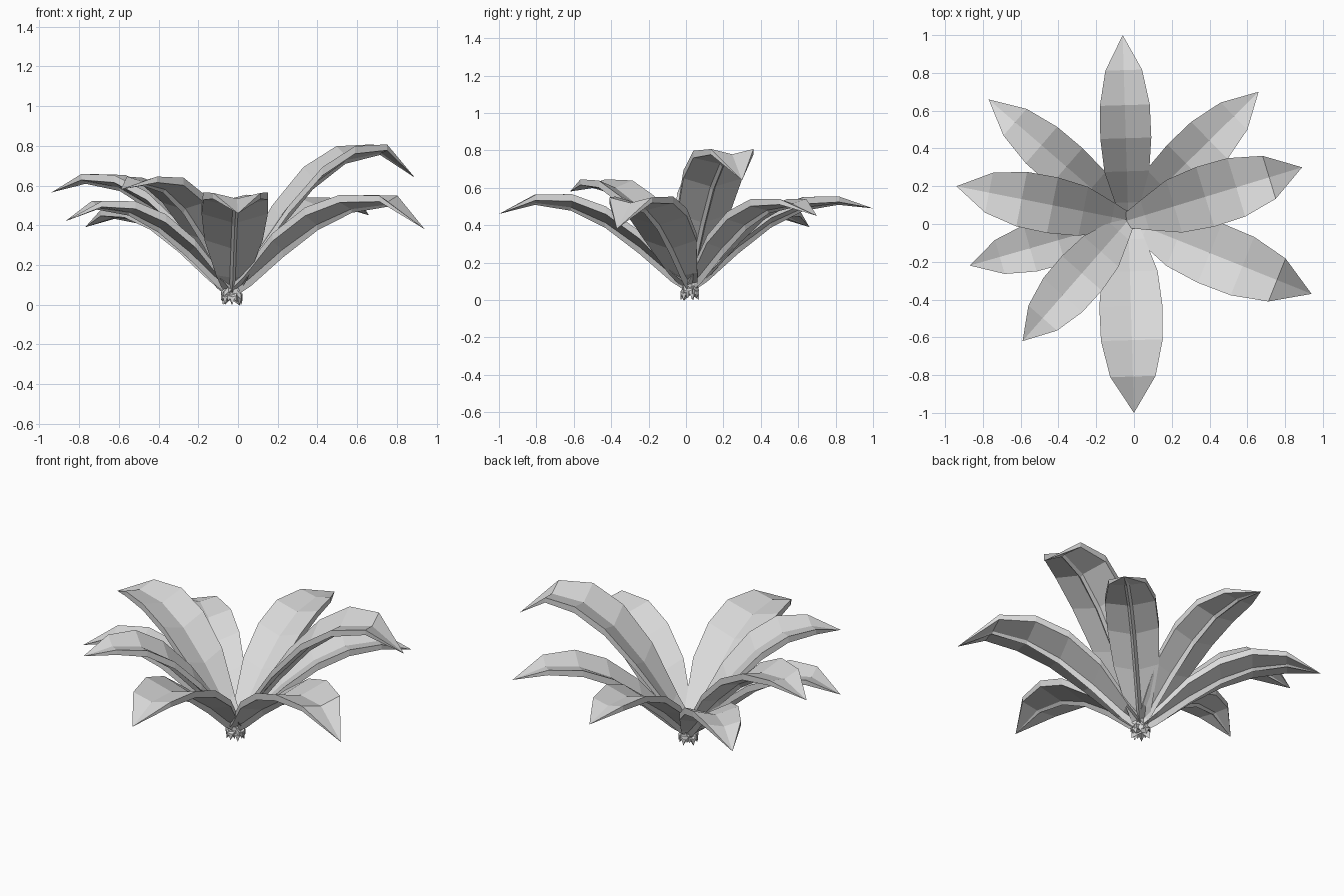
import bpy
import bmesh
from mathutils import Vector

cube = bpy.data.objects.get("Cube")
if cube:
    bpy.data.objects.remove(cube, do_unlink=True)

leaf_grey = bpy.data.materials.new("leaf_grey")
leaf_grey.use_nodes = True
colour = (0.7, 0.7, 0.7, 1)
leaf_grey.diffuse_color = colour
leaf_grey.node_tree.nodes["Principled BSDF"].inputs["Base Color"].default_value = colour

CENTRE = Vector((-0.03, 0.02, 0))

# Shared leaf profile:
# distance along, height share, width share, fold depth, rim height, keel depth
PROFILE = [
    (0.0, 0.07, 0.14, 0.5, 0.025, 0.035),
    (0.14, 0.26, 0.50, 0.6, 0.035, 0.035),
    (0.30, 0.54, 0.88, 0.6, 0.04, 0.03),
    (0.47, 0.79, 1.0, 0.56, 0.042, 0.02),
    (0.64, 0.95, 0.98, 0.47, 0.038, 0.012),
    (0.82, 1.0, 0.72, 0.4, 0.03, 0.006),
]


def make_leaf(name, tip, crest, half_width):
    """Thick arching blade: shallow V top, upright rims, keel below."""
    tip = Vector(tip)
    flat = Vector((tip.x, tip.y, 0)) - CENTRE
    heading = flat.normalized()
    side = Vector((-heading.y, heading.x, 0))
    start = CENTRE - heading * 0.05
    run = Vector((tip.x, tip.y, 0)) - start

    bm = bmesh.new()
    rings = []
    for along, height, width, fold, rim, keel in PROFILE:
        mid = start + run * along
        mid.z = crest * height
        w = half_width * width
        h = w * fold
        lift = h * 0.4
        # Closed section: blade top, rims, undersides, keel
        section = [(w, h), (0, lift), (-w, h), (-w, h - rim),
                   (-0.014, lift * 0.2), (0, -keel), (0.014, lift * 0.2), (w, h - rim)]
        rings.append([bm.verts.new(mid + side * s + Vector((0, 0, z)))
                      for s, z in section])
    end = bm.verts.new(tip)
    count = len(rings[0])
    for i in range(count):
        j = (i + 1) % count
        for a, b in zip(rings, rings[1:]):
            bm.faces.new((a[i], a[j], b[j], b[i]))
        bm.faces.new((rings[-1][i], rings[-1][j], end))
    bm.faces.new(rings[0])

    bmesh.ops.recalc_face_normals(bm, faces=bm.faces)
    mesh = bpy.data.meshes.new(name)
    bm.to_mesh(mesh)
    bm.free()
    mesh.materials.append(leaf_grey)
    obj = bpy.data.objects.new(name, mesh)
    bpy.context.collection.objects.link(obj)


# Name, tip, midrib crest height, half width
LEAVES = [
    ("back_leaf", (-0.06, 1.0, 0.49), 0.515, 0.135),
    ("back_left_leaf", (0.66, 0.70, 0.45), 0.50, 0.14),
    ("tall_left_leaf", (0.89, 0.30, 0.64), 0.76, 0.165),
    ("front_left_leaf", (0.94, -0.37, 0.38), 0.50, 0.17),
    ("front_leaf", (0.0, -1.0, 0.46), 0.515, 0.167),
    ("front_right_leaf", (-0.59, -0.62, 0.58), 0.605, 0.14),
    ("low_right_leaf", (-0.87, -0.22, 0.42), 0.485, 0.13),
    ("right_leaf", (-0.94, 0.20, 0.565), 0.615, 0.15),
    ("back_right_leaf", (-0.77, 0.66, 0.39), 0.44, 0.13),
]
for leaf in LEAVES:
    make_leaf(*leaf)
